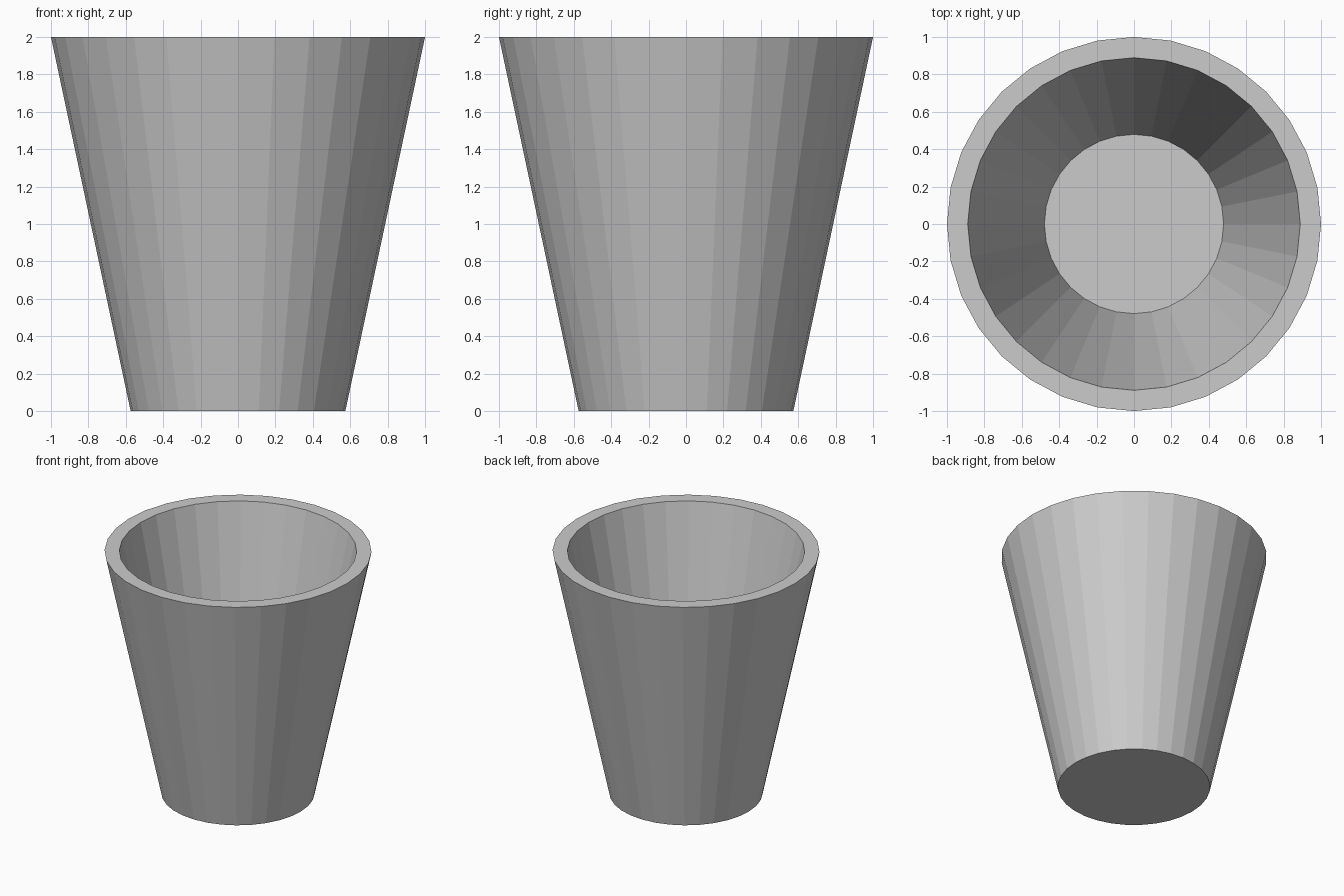
import bpy, bmesh
from math import sin, cos, tau

if "Cube" in bpy.data.objects:
    bpy.data.objects.remove(bpy.data.objects["Cube"])

SIDES = 32
# Cup profile (radius, height): outer base, outer rim, inner rim, inner floor
PROFILE = [(0.574, 0.0), (1.0, 2.0), (0.889, 2.0), (0.479, 0.08)]

bm = bmesh.new()
rings = [[bm.verts.new((r * cos(tau * i / SIDES), r * sin(tau * i / SIDES), z))
          for i in range(SIDES)] for r, z in PROFILE]

# Walls and rim
for low, high in zip(rings, rings[1:]):
    for i in range(SIDES):
        j = (i + 1) % SIDES
        bm.faces.new((low[i], low[j], high[j], high[i]))

# Underside and inner floor
bm.faces.new(rings[0][::-1])
bm.faces.new(rings[-1])
bmesh.ops.recalc_face_normals(bm, faces=bm.faces)

mesh = bpy.data.meshes.new("cup")
bm.to_mesh(mesh)
bm.free()
bpy.context.collection.objects.link(bpy.data.objects.new("cup", mesh))
